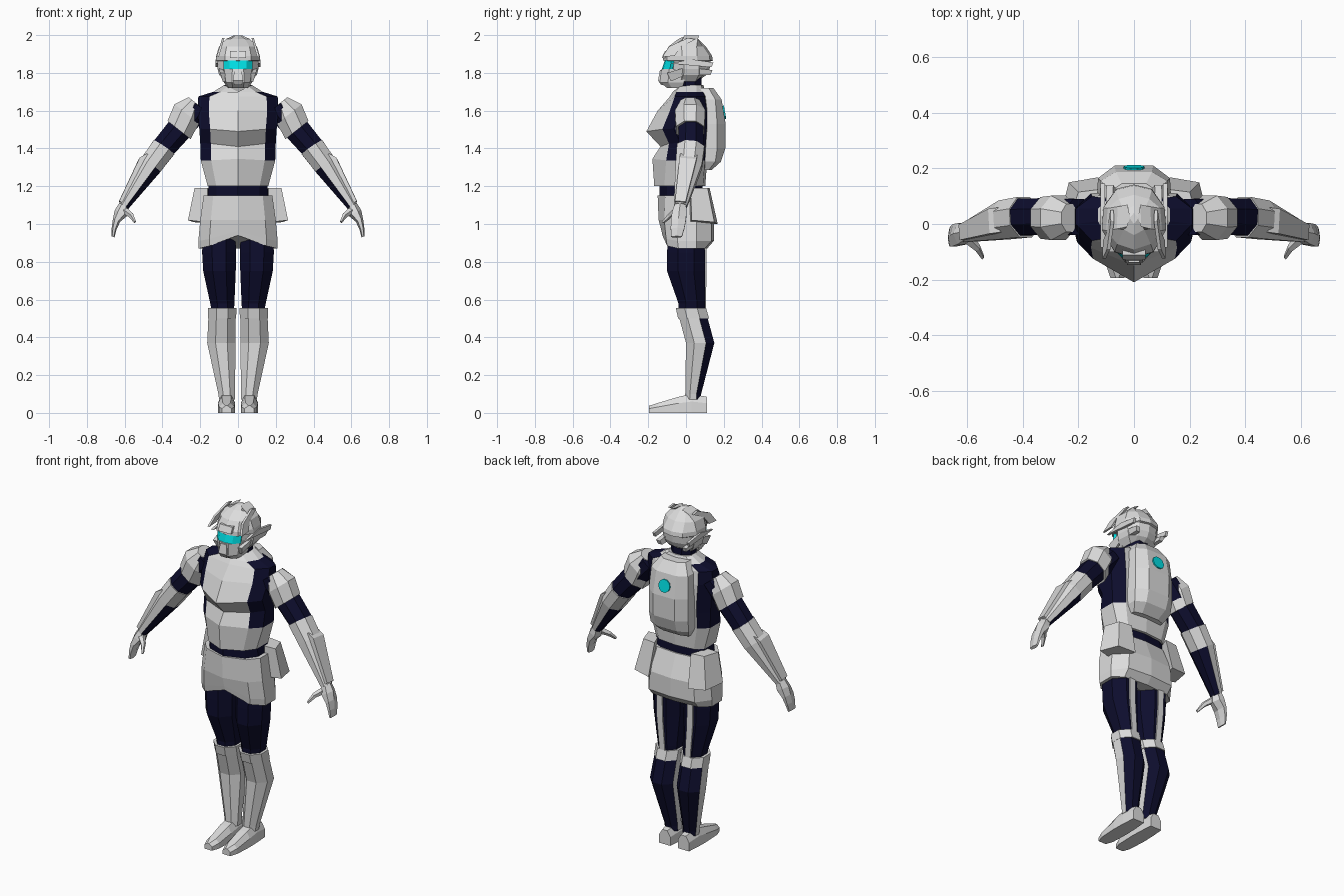
import bpy, bmesh, math
from mathutils import Vector


def material(name, rgb):
    m = bpy.data.materials.new(name)
    m.diffuse_color = (*rgb, 1)
    return m


ARMOR = material("pale_grey_armor", (0.72, 0.72, 0.72))
SUIT = material("navy_suit", (0.004, 0.004, 0.026))
GLOW = material("cyan_glow", (0.0, 0.72, 0.76))


def loft(name, rings, mats, mirror=False, rule=None):
    """Skin a list of equal-length rings, cap the ends; rule(face) picks the material slot."""
    bm = bmesh.new()
    vs = [[bm.verts.new(p) for p in r] for r in rings]
    n = len(rings[0])
    for a, b in zip(vs, vs[1:]):
        for i in range(n):
            j = (i + 1) % n
            bm.faces.new((a[i], a[j], b[j], b[i]))
    bm.faces.new(vs[0][::-1])
    bm.faces.new(vs[-1])
    bmesh.ops.recalc_face_normals(bm, faces=bm.faces)
    bm.normal_update()
    if rule:
        for f in bm.faces:
            f.material_index = rule(f)
    me = bpy.data.meshes.new(name)
    bm.to_mesh(me)
    bm.free()
    for m in mats:
        me.materials.append(m)
    ob = bpy.data.objects.new(name, me)
    bpy.context.collection.objects.link(ob)
    if mirror:
        ob.modifiers.new("mirror", 'MIRROR').use_mirror_merge = False
    return ob


def sym(z, *pts):
    """Closed ring at height z from its +x half, front to back; optional third value offsets z."""
    half = [(p[0], p[1], z + (p[2] if len(p) > 2 else 0)) for p in pts]
    return half + [(-x, y, h) for x, y, h in reversed(half) if x > 1e-6]


def shell(z, w, yf, ys, yb, dz=0):
    """Body section: half width, front centre, front corner, back, front-centre height offset."""
    return sym(z, (0, yf, dz), (.72 * w, ys, dz * .2), (w, ys + .06), (w, .055), (.72 * w, yb), (0, yb + .012))


def tube(rings, axis=(0, 0, 1), n=8):
    """Rings from (centre x, y, z, half width, half depth) set square to the axis."""
    a = Vector(axis).normalized()
    u = Vector((0, 1, 0))
    u = (u - a * u.dot(a)).normalized()
    v = a.cross(u)
    k = 1 / math.cos(math.pi / n)
    ang = [(i + .5) * 2 * math.pi / n for i in range(n)]
    return [[Vector((x, y, z)) + u * (ry * k * math.cos(t)) + v * (rx * k * math.sin(t)) for t in ang]
            for x, y, z, rx, ry in rings]


def quad(z, x0, x1, y0, y1):
    return [(x0, y0, z), (x1, y0, z), (x1, y1, z), (x0, y1, z)]


# Torso armour with suit showing at the flanks and shoulder tops
def torso_rule(f):
    c = f.calc_center_median()
    return int(abs(c.x) > .135 and c.z > 1.36 and c.y < .085)


loft("torso", [
    shell(1.20, .16, -.168, -.115, .09),
    shell(1.335, .197, -.178, -.105, .10, .01),
    shell(1.43, .20, -.135, -.09, .105, -.02),
    shell(1.505, .205, -.21, -.125, .11, -.015),
    shell(1.60, .215, -.15, -.085, .11),
    shell(1.675, .21, -.085, -.06, .10),
    shell(1.70, .13, -.07, -.05, .09),
    shell(1.735, .075, -.05, -.035, .08, -.035)], [ARMOR, SUIT], rule=torso_rule)
loft("neck", tube([(0, .025, 1.66, .07, .06), (0, .02, 1.80, .065, .06)]), [SUIT])
loft("waist", [shell(1.08, .165, -.14, -.10, .08), shell(1.22, .155, -.14, -.10, .075)], [SUIT])

# Hip skirt with a notched front hem, and hip pouches
loft("hip_skirt", [
    shell(.87, .208, -.125, -.10, .10, .07),
    shell(.91, .21, -.13, -.105, .135, .055),
    shell(1.02, .20, -.145, -.115, .135),
    shell(1.15, .182, -.15, -.11, .085)], [ARMOR])
loft("hip_pouch", [
    [(.17, .02, 1.01), (.265, .03, 1.02), (.235, .15, 1.01), (.13, .168, 1.00)],
    [(.16, .02, 1.19), (.23, .025, 1.19), (.20, .115, 1.19), (.12, .125, 1.19)]], [ARMOR], True)

# Backpack with a round light
def pack(z, w, y0, y1):
    return sym(z, (w, .07), (w * .96, y0), (w * .52, y1))


loft("backpack", [pack(1.285, .105, .12, .135), pack(1.33, .13, .155, .185), pack(1.40, .135, .165, .208),
                  pack(1.53, .135, .165, .21), pack(1.66, .125, .155, .188), pack(1.72, .085, .12, .145)], [ARMOR])
tilt = Vector((0, .985, .17))
loft("backpack_light", tube([(0, .198, 1.59, .036, .036), (0, .207, 1.5915, .036, .036)], tilt + Vector((0, 0, .001)), 10),
     [GLOW])

# Legs
loft("thigh", tube([(.08, .03, .53, .058, .07), (.083, .03, .58, .064, .07), (.098, 0, .75, .086, .10),
                    (.10, 0, .85, .09, .10), (.10, 0, .96, .085, .095)]), [SUIT], True)
loft("thigh_stripe", [quad(.54, .065, .10, .09, .106), quad(.75, .08, .118, .09, .108),
                      quad(.90, .082, .12, .09, .108)], [ARMOR], True)
loft("shin", tube([(.058, .037, .07, .042, .042), (.06, .038, .10, .044, .042), (.088, .075, .37, .075, .075),
                   (.085, .04, .50, .072, .075), (.083, .025, .555, .073, .075)]),
     [ARMOR, SUIT], True, lambda f: int(f.normal.y > .5))
loft("knee_band", tube([(.084, .04, .50, .074, .082), (.083, .026, .556, .075, .08)]), [ARMOR], True)
foot = [(.112, .025, .098, .085), (.03, .018, .104, .10), (-.04, .016, .106, .085),
        (-.15, .02, .10, .052), (-.195, .035, .085, .038)]
loft("foot", [[(a, y, 0), (b, y, 0), (b, y, h * .6), (b - .02, y, h), (a + .02, y, h), (a, y, h * .6)]
              for y, a, b, h in foot], [ARMOR], True)

# Arms
ARM = (.62, 0, -.785)
FORE = (.55, -.1, -.8)
loft("shoulder_pad", tube([(.232, .022, 1.648, .037, .05), (.272, .022, 1.583, .082, .08),
                           (.312, .022, 1.497, .078, .075)], ARM), [ARMOR], True)
loft("upper_arm", tube([(.20, .025, 1.62, .06, .065), (.312, .027, 1.50, .068, .066),
                        (.41, .025, 1.385, .062, .066)], ARM), [SUIT], True)
inward = Vector((-.82, 0, -.57))
loft("forearm", tube([(.393, .025, 1.405, .066, .073), (.463, .015, 1.31, .062, .07),
                      (.605, -.03, 1.095, .028, .035)], FORE), [ARMOR, SUIT], True,
     lambda f: int(f.normal.dot(inward) > .6 and f.calc_center_median().x > .45))
loft("forearm_plate", tube([(.465, .015, 1.355, .025, .045), (.49, .01, 1.325, .04, .045),
                            (.612, -.03, 1.108, .022, .028)], FORE, 4), [ARMOR], True)
loft("hand", tube([(.603, -.03, 1.10, .024, .03), (.618, -.035, 1.06, .032, .038), (.643, -.04, 1.02, .018, .04),
                   (.656, -.045, .975, .012, .036), (.662, -.05, .932, .008, .028)], (.4, 0, -.9), 6), [ARMOR], True)
loft("thumb", tube([(.60, -.05, 1.07, .016, .018), (.565, -.085, 1.045, .012, .012),
                    (.545, -.12, 1.01, .006, .007)], (-.6, -.3, -.6), 5), [ARMOR], True)


# Helmet
def skull(z, w, yf, yb):
    ym = (yf + yb) / 2
    return sym(z, (0, yf), (w * .6, yf + .02), (w, ym - .03), (w * .95, ym + .05), (w * .55, yb - .015), (0, yb))


loft("helmet", [skull(1.755, .07, -.06, .06), skull(1.79, .10, -.075, .11), skull(1.82, .108, -.085, .125),
                skull(1.862, .11, -.09, .13), skull(1.865, .116, -.122, .142), skull(1.89, .116, -.12, .138),
                skull(1.94, .10, -.092, .105), skull(1.98, .062, -.04, .065), skull(1.997, .025, .0, .04)], [ARMOR])
loft("visor", [sym(1.82, (0, -.128), (.045, -.12), (.078, -.085), (.07, -.07)),
               sym(1.866, (0, -.112), (.045, -.106), (.078, -.078), (.07, -.06))], [GLOW])
loft("face_mask", [sym(1.72, (.028, -.10), (.05, -.075), (.055, -.02)),
                   sym(1.75, (.032, -.138), (.064, -.095), (.075, -.01)),
                   sym(1.82, (.03, -.13), (.074, -.09), (.09, 0))], [ARMOR])
loft("mouth_guard", [quad(1.735, -.02, .02, -.132, -.08), quad(1.76, -.026, .026, -.148, -.08),
                     quad(1.815, -.02, .02, -.138, -.08)], [ARMOR])
loft("brow_plate", [quad(1.88, -.042, .042, -.128, -.08), quad(1.915, -.042, .042, -.112, -.07)], [ARMOR])


def fin(name, outline, x_in, x_out, lean):
    loft(name, [[(x - lean * (z - 1.85), y, z) for y, z in outline] for x in (x_in, x_out)], [ARMOR], True)


# Swept plates on the sides of the helmet
fin("crest_fin", [(-.125, 1.885), (-.09, 1.94), (.01, 1.985), (.05, 1.978), (-.03, 1.935), (-.06, 1.89)], .112, .124, .3)
fin("ear_fin", [(-.085, 1.85), (.03, 1.872), (.145, 1.855), (.135, 1.83), (.02, 1.84)], .105, .12, 0)
fin("cheek_fin", [(-.10, 1.80), (.0, 1.83), (.14, 1.815), (.13, 1.79), (.0, 1.79), (-.08, 1.755)], .085, .11, -.3)
